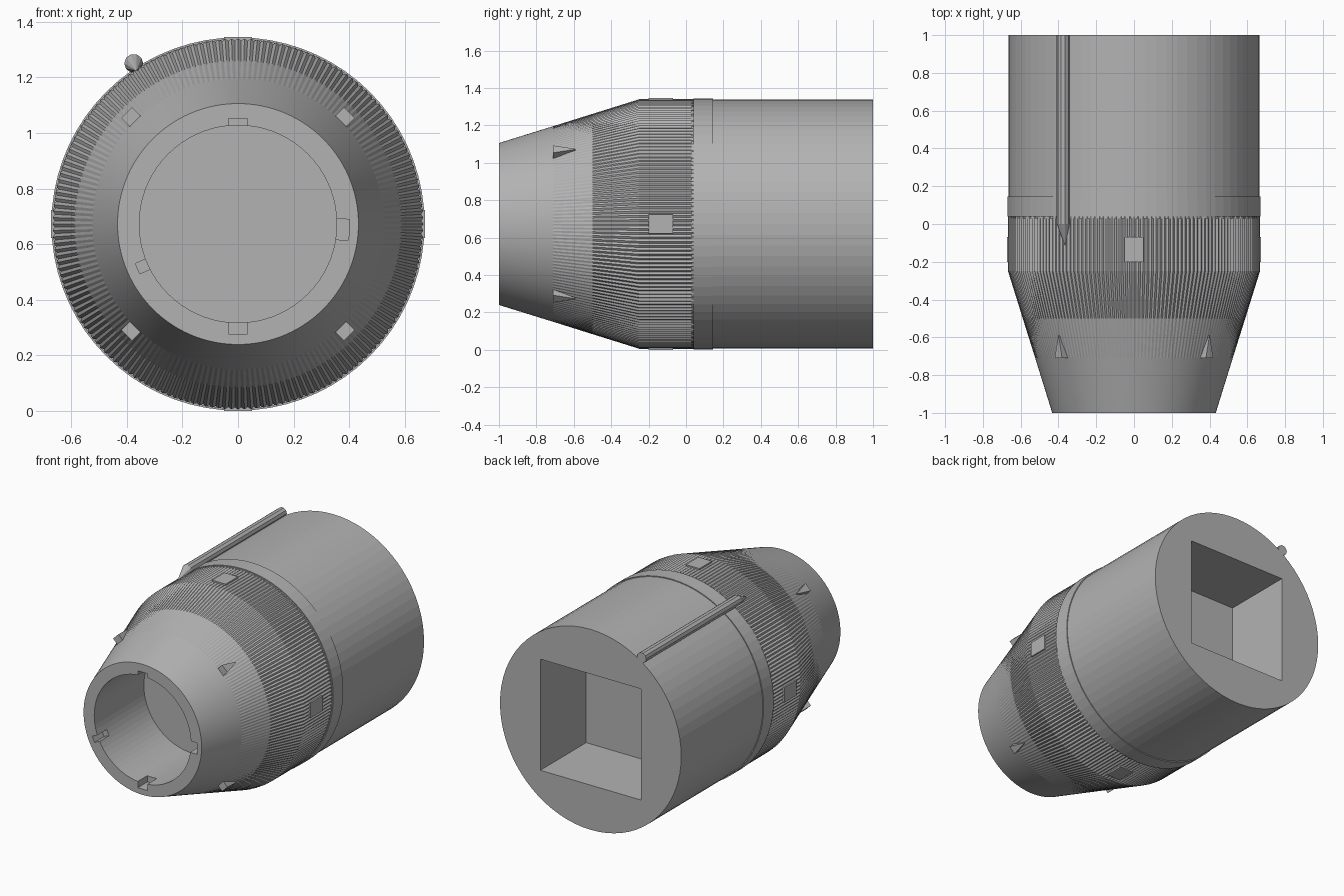
import bpy, bmesh
from math import sin, cos, pi, radians
from mathutils import Vector

CZ = 0.6725      # height of the long axis, which runs along y
RIBS = 180

if "Cube" in bpy.data.objects:
    bpy.data.objects.remove(bpy.data.objects["Cube"], do_unlink=True)

grey = bpy.data.materials.new("plain_grey")
grey.use_nodes = True
grey.diffuse_color = (0.45, 0.45, 0.45, 1)
shader = grey.node_tree.nodes["Principled BSDF"]
shader.inputs["Base Color"].default_value = grey.diffuse_color
shader.inputs["Roughness"].default_value = 0.7


def finish(name, bm):
    bmesh.ops.recalc_face_normals(bm, faces=bm.faces)
    mesh = bpy.data.meshes.new(name)
    bm.to_mesh(mesh)
    bm.free()
    mesh.materials.append(grey)
    obj = bpy.data.objects.new(name, mesh)
    bpy.context.collection.objects.link(obj)
    return obj


def loft(name, rings, sides, centre=(0, CZ)):
    """Closed tube along y from (y, radius, rib depth) rings."""
    bm = bmesh.new()
    loops = []
    for y, r, depth in rings:
        loop = []
        for i in range(sides):
            t = 2 * pi * i / sides
            rad = r - depth * (i % 2)
            loop.append(bm.verts.new((centre[0] + rad * cos(t), y,
                                      centre[1] + rad * sin(t))))
        loops.append(loop)
    for a, b in zip(loops, loops[1:]):
        for i in range(sides):
            j = (i + 1) % sides
            bm.faces.new((a[i], a[j], b[j], b[i]))
    bm.faces.new(loops[0])
    bm.faces.new(loops[-1])
    return finish(name, bm)


def block(name, degrees, r0, r1, width, y0, y1, back_scale=1.0):
    """Box set radially around the axis; its back end may narrow."""
    t = radians(degrees)
    out = Vector((cos(t), 0, sin(t)))
    side = Vector((-sin(t), 0, cos(t)))
    bm = bmesh.new()
    bmesh.ops.create_cube(bm, size=1)
    for v in bm.verts:
        x, y, z = v.co
        w = width * (back_scale if y > 0 else 1)
        p = out * (r0 + (x + 0.5) * (r1 - r0)) + side * (z * w)
        v.co = p + Vector((0, y0 + (y + 0.5) * (y1 - y0), CZ))
    return finish(name, bm)


def carve(obj, cutters):
    for c in cutters:
        c.hide_render = True
        mod = obj.modifiers.new(c.name, "BOOLEAN")
        mod.operation = "DIFFERENCE"
        mod.solver = "EXACT"
        mod.object = c
    graph = bpy.context.evaluated_depsgraph_get()
    mesh = bpy.data.meshes.new_from_object(obj.evaluated_get(graph))
    obj.modifiers.clear()
    obj.data = mesh
    for c in cutters:
        bpy.data.objects.remove(c, do_unlink=True)


# Tapered nose with fine ribs, running into the grip band
nose = loft("ribbed_nose", [
    (-1.0, 0.433, 0), (-0.71, 0.523, 0), (-0.5, 0.589, 0.004),
    (-0.25, 0.667, 0.008), (-0.24, 0.667, 0.008), (0.04, 0.667, 0.008),
], RIBS * 2)

# Round front bore with four locating notches
cutters = [loft("bore_cutter", [(-1.1, 0.355, 0), (-0.48, 0.355, 0)], 72)]
for degrees, reach, width in ((90, 0.38, 0.07), (270, 0.395, 0.07),
                              (-3, 0.4, 0.075), (204, 0.395, 0.04)):
    cutters.append(block("notch_cutter", degrees, 0.3, reach, width, -1.1, -0.9))
carve(nose, cutters)

# Rear barrel with a square socket in its back
barrel = loft("rear_barrel", [(0.03, 0.665, 0), (1.0, 0.665, 0)], 72)
carve(barrel, [block("socket_cutter", 0, -0.3685, 0.3685, 0.737, 0.52, 1.1)])

# Slightly raised collar behind the grip band
loft("collar", [(0.04, 0.671, 0), (0.145, 0.671, 0)], 72)

# Flat plates on the grip band and wedge tabs on the nose
for k in range(4):
    block("grip_plate", 90 * k, 0.64, 0.6725, 0.1, -0.2, -0.07)
    block("nose_tab", 45 + 90 * k, 0.49, 0.566, 0.055, -0.71, -0.59, 0.05)

# Rod along the barrel, with a pointed front end
rod = loft("side_rod", [(-0.11, 0.002, 0), (0.0, 0.034, 0), (1.0, 0.034, 0)],
           10, (-0.375, 1.25))
for v in rod.data.vertices:
    if v.co.y < -0.1:
        v.co += Vector((0.01, 0, -0.025))
